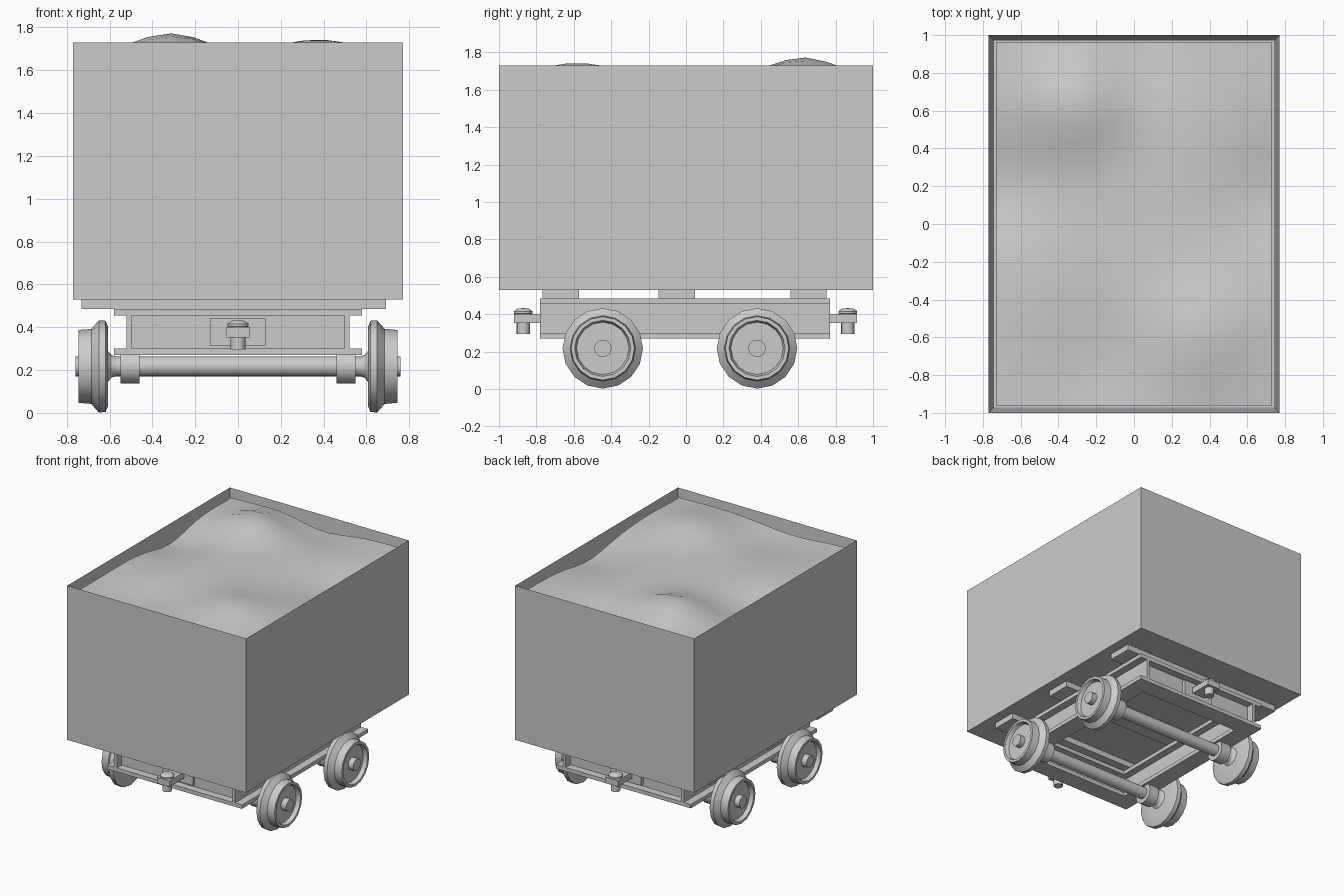
import bpy, bmesh, math
from mathutils import Matrix

if "Cube" in bpy.data.objects:
    bpy.data.objects.remove(bpy.data.objects["Cube"])


def finish(name, bm, smooth=False):
    bmesh.ops.recalc_face_normals(bm, faces=bm.faces)
    me = bpy.data.meshes.new(name)
    bm.to_mesh(me)
    bm.free()
    ob = bpy.data.objects.new(name, me)
    bpy.context.collection.objects.link(ob)
    if smooth:
        bpy.ops.object.select_all(action='DESELECT')
        ob.select_set(True)
        bpy.context.view_layer.objects.active = ob
        bpy.ops.object.shade_smooth_by_angle(angle=math.radians(30))
    return ob


def box(bm, x0, x1, y0, y1, z0, z1):
    m = Matrix.Translation(((x0 + x1) / 2, (y0 + y1) / 2, (z0 + z1) / 2)) \
        @ Matrix.Diagonal((x1 - x0, y1 - y0, z1 - z0, 1))
    bmesh.ops.create_cube(bm, size=1, matrix=m)


def lathe(name, profile, segs, matrix):
    """Revolve (radius, height) points round z, then place with matrix."""
    bm = bmesh.new()
    vs = [bm.verts.new((r, 0, h)) for r, h in profile]
    es = [bm.edges.new(p) for p in zip(vs, vs[1:])]
    bmesh.ops.spin(bm, geom=vs + es, cent=(0, 0, 0), axis=(0, 0, 1),
                   angle=math.tau, steps=segs, use_duplicate=False)
    bmesh.ops.remove_doubles(bm, verts=bm.verts, dist=1e-4)
    bmesh.ops.transform(bm, matrix=matrix, verts=bm.verts)
    return finish(name, bm, True)


# Open tub: inset the top of a box and push it down to leave thin walls
bm = bmesh.new()
box(bm, -0.77, 0.77, -1, 1, 0.53, 1.73)
top = max(bm.faces, key=lambda f: f.calc_center_median().z)
bmesh.ops.inset_region(bm, faces=[top], thickness=0.04)
bmesh.ops.translate(bm, verts=top.verts, vec=(0, 0, -1.16))
finish("tub", bm)

# Load: gently lumpy heap, (x, y, height, width)
lumps = [(-0.31, 0.63, 0.10, 0.25), (0.37, -0.58, 0.07, 0.28),
         (-0.73, 0.20, -0.07, 0.28), (0.06, 0.96, -0.05, 0.28),
         (0.73, 0.15, -0.06, 0.30), (-0.25, -0.80, -0.04, 0.30)]
bm = bmesh.new()
bmesh.ops.create_grid(bm, x_segments=14, y_segments=18, size=1)
for v in bm.verts:
    x, y = v.co.x * 0.73, v.co.y * 0.96
    z = 1.675 + sum(h * math.exp(-((x - a) ** 2 + (y - b) ** 2) / w ** 2)
                    for a, b, h, w in lumps)
    v.co = (x, y, z)
finish("load", bm, True)

# Cross planks under the tub
bm = bmesh.new()
for y in (-0.67, -0.05, 0.655):
    box(bm, -0.73, 0.69, y - 0.097, y + 0.097, 0.485, 0.53)
finish("cross_planks", bm)

# Chassis: rectangle of I-beams
Y0, Y1 = -0.78, 0.77
bm = bmesh.new()
for s in (-1, 1):
    for z in (0.27, 0.455):
        box(bm, *sorted((s * 0.44, s * 0.58)), Y0, Y1, z, z + 0.03)
    box(bm, *sorted((s * 0.497, s * 0.52)), Y0, Y1, 0.30, 0.455)
for y0, y1 in ((Y0, Y0 + 0.14), (Y1 - 0.14, Y1)):
    for z in (0.27, 0.455):
        box(bm, -0.44, 0.44, y0, y1, z, z + 0.03)
    m = (y0 + y1) / 2
    box(bm, -0.497, 0.497, m - 0.011, m + 0.011, 0.30, 0.455)
finish("chassis_frame", bm)

# Couplers: mounting plate, drawbar and headed pin at each end
for end, y, s in (("front", -0.87, -1), ("back", 0.865, 1)):
    bm = bmesh.new()
    box(bm, -0.13, 0.13, *sorted((s * 0.69, s * 0.74)), 0.315, 0.44)
    box(bm, -0.055, 0.055, *sorted((s * 0.72, y + s * 0.05)), 0.353, 0.40)
    finish(end + "_drawbar", bm)
    lathe(end + "_coupling_pin",
          [(0, 0.295), (0.035, 0.295), (0.035, 0.40), (0.05, 0.403),
           (0.05, 0.415), (0.03, 0.43), (0, 0.432)],
          16, Matrix.Translation((0, y, 0)))

# Wheelsets: axle, bearings and flanged wheels
wheel = [(0.07, 0.607), (0.185, 0.607), (0.213, 0.618), (0.215, 0.65),
         (0.175, 0.685), (0.17, 0.745), (0.15, 0.745), (0.14, 0.715),
         (0.055, 0.715), (0.0, 0.715)]
hub = [(0.045, 0.565), (0.052, 0.59), (0.075, 0.61)]
for end, y in (("front", -0.445), ("back", 0.38)):
    lathe(end + "_axle", [(0, -0.758), (0.046, -0.758), (0.046, 0.758), (0, 0.758)],
          24, Matrix.Translation((0, y, 0.217)) @ Matrix.Rotation(math.pi / 2, 4, 'Y'))
    for side, s in (("right", 1), ("left", -1)):
        m = Matrix.Translation((0, y, 0.217)) @ Matrix.Rotation(s * math.pi / 2, 4, 'Y')
        n = end + "_" + side
        lathe(n + "_wheel", hub + wheel, 16, m)
        lathe(n + "_bearing", [(0.044, 0.46), (0.08, 0.46), (0.08, 0.548), (0.044, 0.548)],
              20, m)
